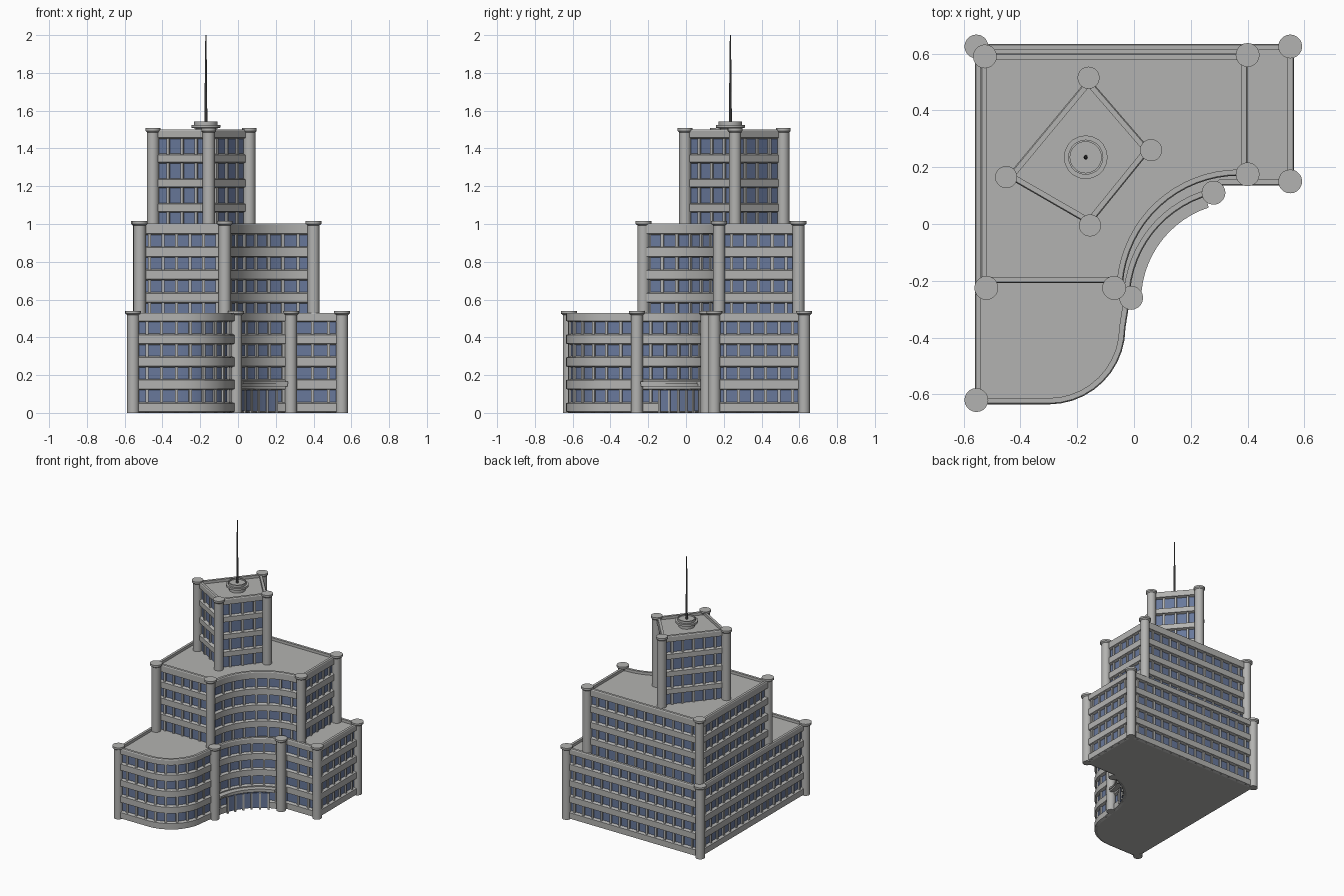
import bpy, bmesh, math
from mathutils import Vector, Matrix

if "Cube" in bpy.data.objects:
    bpy.data.objects.remove(bpy.data.objects["Cube"])


def material(name, color):
    m = bpy.data.materials.new(name)
    m.use_nodes = True
    m.diffuse_color = (*color, 1)
    m.node_tree.nodes["Principled BSDF"].inputs["Base Color"].default_value = (*color, 1)
    return m


CONCRETE = material("concrete grey", (0.45, 0.45, 0.44))
GLASS = material("window blue", (0.14, 0.19, 0.33))
METAL = material("dark metal", (0.12, 0.12, 0.12))
INSET = 0.02


def finish(bm, name, mats):
    bmesh.ops.recalc_face_normals(bm, faces=bm.faces)
    mesh = bpy.data.meshes.new(name)
    bm.to_mesh(mesh)
    bm.free()
    for m in mats:
        mesh.materials.append(m)
    ob = bpy.data.objects.new(name, mesh)
    bpy.context.collection.objects.link(ob)
    bpy.ops.object.select_all(action="DESELECT")
    ob.select_set(True)
    bpy.context.view_layer.objects.active = ob
    bpy.ops.object.shade_smooth_by_angle(angle=math.radians(25))
    return ob


def arc(cx, cy, r, a0, a1, n):
    steps = [math.radians(a0 + (a1 - a0) * i / n) for i in range(n + 1)]
    return [(cx + r * math.cos(a), cy + r * math.sin(a)) for a in steps]


def offset(points, d):
    """Move a counter-clockwise outline inward by d with mitred corners."""
    out = []
    for i, p in enumerate(points):
        p = Vector(p)
        e0 = (p - Vector(points[i - 1])).normalized()
        e1 = (Vector(points[(i + 1) % len(points)]) - p).normalized()
        n0, n1 = Vector((-e0.y, e0.x)), Vector((-e1.y, e1.x))
        out.append(p + (n0 + n1) * d / (1 + n0.dot(n1)))
    return out


def box(bm, center, angle, size):
    mat = (Matrix.Translation(center) @ Matrix.Rotation(angle, 4, "Z")
           @ Matrix.Diagonal((*size, 1)))
    bmesh.ops.create_cube(bm, size=1, matrix=mat)


def walls(name, outline, z0, bands):
    """Loft glass storeys and chamfered bands, ending in a parapet and roof."""
    c = 0.007
    levels = [(INSET, z0, 0)]
    for low, high in bands:
        levels += [(INSET, low, 1), (0, low + c, 0), (0, high - c, 0), (INSET, high, 0)]
    top = bands[-1][1]
    levels[-1:] = [(0.004, top, 0), (0.022, top, 0), (0.022, top - 0.02, 0)]
    bm = bmesh.new()
    previous = None
    for d, z, mat in levels:
        ring = [bm.verts.new((p.x, p.y, z)) for p in offset(outline, d)]
        if previous is None:
            bm.faces.new(ring)
        else:
            for i in range(len(ring)):
                j = (i + 1) % len(ring)
                f = bm.faces.new((previous[i], previous[j], ring[j], ring[i]))
                f.material_index = mat
        previous = ring
    bm.faces.new(previous)
    finish(bm, name, [CONCRETE, GLASS])


def mullions(name, sections, z0, z1, pitch=0.076):
    """Upright posts spread evenly along each stretch of wall."""
    bm = bmesh.new()
    for pts in sections:
        pts = [Vector(p) for p in pts]
        lengths = [(b - a).length for a, b in zip(pts, pts[1:])]
        count = max(1, round(sum(lengths) / pitch))
        for k in range(1, count):
            s, i = sum(lengths) * k / count, 0
            while s > lengths[i]:
                s -= lengths[i]
                i += 1
            e = (pts[i + 1] - pts[i]).normalized()
            p = pts[i] + e * s + Vector((-e.y, e.x)) * 0.018
            box(bm, (p.x, p.y, (z0 + z1) / 2), math.atan2(e.y, e.x), (0.016, 0.018, z1 - z0))
    finish(bm, name, [CONCRETE])


def lathe(name, x, y, profile, mat, sides=20):
    bm = bmesh.new()
    rings = [[bm.verts.new((px, py, z)) for px, py in arc(x, y, r, 0, 360, sides)[:-1]]
             for r, z in profile]
    for a, b in zip(rings, rings[1:]):
        for i in range(sides):
            j = (i + 1) % sides
            bm.faces.new((a[i], a[j], b[j], b[i]))
    bm.faces.new(rings[0])
    bm.faces.new(rings[-1])
    finish(bm, name, [mat])


def columns(name, places, z0, top, cap=0.042):
    for i, (x, y) in enumerate(places):
        profile = [(0.032, z0), (0.032, top - 0.022), (cap, top - 0.014), (cap, top)]
        lathe(f"{name}_{i + 1}", x, y, profile, CONCRETE)


def curved_slab(name, r0, r1, a0, a1, z0, z1, mat):
    inner, outer = (arc(*HOLLOW, r, a0, a1, 12) for r in (r0, r1))
    bm = bmesh.new()
    f = bm.faces.new([bm.verts.new((*p, z0)) for p in inner + outer[::-1]])
    ext = bmesh.ops.extrude_face_region(bm, geom=[f], use_keep_orig=True)
    verts = [v for v in ext["geom"] if isinstance(v, bmesh.types.BMVert)]
    bmesh.ops.translate(bm, vec=(0, 0, z1 - z0), verts=verts)
    finish(bm, name, [mat])


def build_tier(name, sections, z0, bands):
    outline = [p for s in sections for p in s[:-1]]
    walls(name + "_walls", outline, z0, bands)
    mullions(name + "_mullions", sections, z0 + 0.002, bands[-1][1] - 0.03)


def sides(*corners):
    return [list(pair) for pair in zip(corners, corners[1:])]


# Lower tier: rounded front wing, hollow entrance curve and square back
HOLLOW = (0.37, -0.27)
bow = [(-0.56, -0.635)] + arc(-0.3, -0.365, 0.27, 270, 360, 10)
hollow = arc(*HOLLOW, 0.385, 180, 104, 14)
lower = [bow + [hollow[0]], hollow + [(0.31, 0.135)]]
lower += sides((0.31, 0.135), (0.563, 0.135), (0.563, 0.634), (-0.56, 0.634), bow[0])
build_tier("lower_tier", lower, 0,
           [(0.0, 0.058)] + [(0.12 * i, 0.12 * i + 0.06) for i in (1, 2, 3)] + [(0.48, 0.53)])
columns("lower_column", [(-0.555, 0.625), (0.55, 0.625), (0.55, 0.15), (0.28, 0.11),
                         (-0.01, -0.26), (-0.555, -0.62)], 0, 0.54)

# Middle tier
curve = arc(0.37, -0.24, 0.41, 175.5, 90, 16)
middle = [[(-0.54, -0.208), curve[0]], curve + [(0.4, 0.17)]]
middle += sides((0.4, 0.17), (0.4, 0.6), (-0.54, 0.6), (-0.54, -0.208))
build_tier("middle_tier", middle, 0.5,
           [(0.58 + 0.121 * i, 0.64 + 0.121 * i) for i in range(4)])
columns("middle_column", [(-0.525, 0.59), (0.4, 0.595), (0.4, 0.175),
                          (-0.07, -0.225), (-0.52, -0.225)], 0.5, 1.015)

# Upper tower set at an angle
corners = [(-0.155, -0.005), (0.06, 0.26), (-0.16, 0.515), (-0.45, 0.165)]
build_tier("upper_tower", sides(*corners, corners[0]), 0.97,
           [(1.06 + 0.13 * i, 1.112 + 0.13 * i) for i in range(3)] + [(1.45, 1.5)])
columns("tower_column", corners, 0.97, 1.507, 0.039)

# Rooftop drum and mast
lathe("roof_drum", -0.17, 0.235,
      [(0.055, 1.47), (0.055, 1.505), (0.077, 1.51), (0.077, 1.525), (0.062, 1.525),
       (0.062, 1.542), (0.055, 1.542), (0.055, 1.532)], CONCRETE)
lathe("mast", -0.17, 0.235, [(0.008, 1.52), (0.006, 1.75), (0.003, 2.0)], METAL, 8)

# Entrance doors, door posts and canopy in the hollow curve
curved_slab("entrance_glass", 0.38, 0.388, 160, 116, 0.01, 0.122, GLASS)
bm = bmesh.new()
for px, py in arc(*HOLLOW, 0.379, 160, 116, 5):
    box(bm, (px, py, 0.061), math.atan2(py - HOLLOW[1], px - HOLLOW[0]), (0.012, 0.012, 0.122))
finish(bm, "door_posts", [CONCRETE])
curved_slab("canopy", 0.352, 0.4, 175, 108, 0.14, 0.152, CONCRETE)
curved_slab("canopy_trim", 0.345, 0.4, 175, 108, 0.152, 0.165, CONCRETE)
